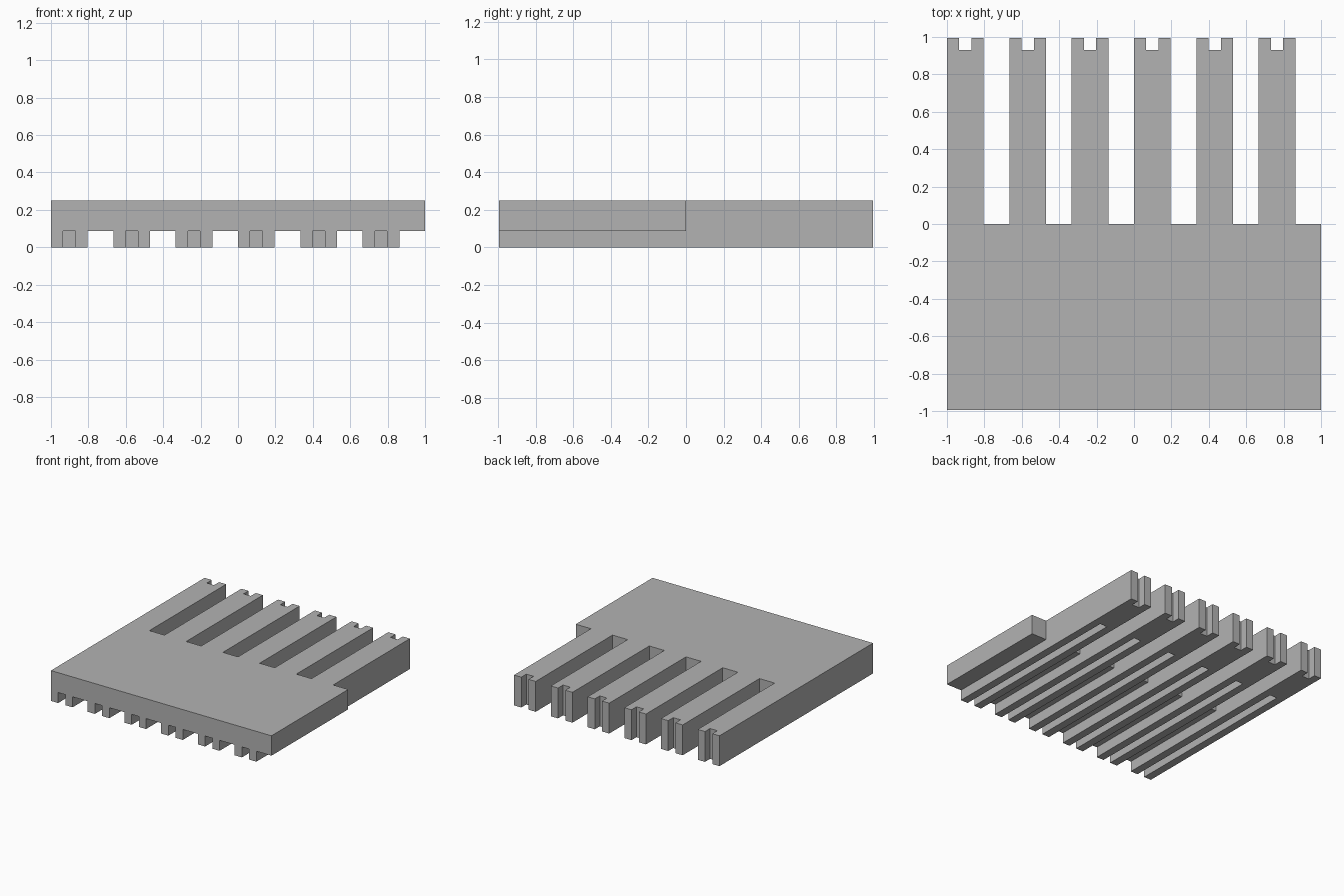
import bpy, bmesh

cube = bpy.data.objects.get("Cube")
if cube:
    bpy.data.objects.remove(cube)

COUNT = 6
PITCH = 2 / COUNT
BAR = 0.196              # width of the long bar
SLOT = (0.065, 0.131)    # slot sides, measured across the bar
END = 0.995              # half length
NOTCH_Y = 0.93           # floor of the end notch
GROOVE_Y = 0.555         # back end of the underside groove
STEP_Z = 0.086           # underside of the wide half
TOP_Z = 0.249

grey = bpy.data.materials.new("plain grey")
grey.use_nodes = True
grey.diffuse_color = (0.45, 0.45, 0.45, 1)
grey.node_tree.nodes["Principled BSDF"].inputs["Base Color"].default_value = grey.diffuse_color


def prism(name, outline, z0, z1):
    """Extrude a plan outline from z0 up to z1."""
    bm = bmesh.new()
    face = bm.faces.new([bm.verts.new((x, y, z0)) for x, y in outline])
    new = bmesh.ops.extrude_face_region(bm, geom=[face])["geom"]
    bmesh.ops.translate(bm, vec=(0, 0, z1 - z0),
                        verts=[v for v in new if isinstance(v, bmesh.types.BMVert)])
    bmesh.ops.recalc_face_normals(bm, faces=bm.faces)
    mesh = bpy.data.meshes.new(name)
    bm.to_mesh(mesh)
    bm.free()
    mesh.materials.append(grey)
    obj = bpy.data.objects.new(name, mesh)
    bpy.context.collection.objects.link(obj)
    return obj


def rect(x0, x1, y0, y1):
    return [(x0, y0), (x1, y0), (x1, y1), (x0, y1)]


# One plank: wide front half, narrow back half with a notched end
s0, s1 = SLOT
plank = prism("plank_1", [
    (0, -END), (PITCH, -END), (PITCH, 0), (BAR, 0), (BAR, END),
    (s1, END), (s1, NOTCH_Y), (s0, NOTCH_Y), (s0, END), (0, END)], 0, TOP_Z)

# Underside cuts: the rebate beside the bar and the groove along it
cutters = [
    prism("rebate_cutter", rect(BAR, PITCH + 0.1, -END - 0.1, 0.1), -0.1, STEP_Z),
    prism("groove_cutter", rect(s0, s1, -END - 0.1, GROOVE_Y), -0.1, STEP_Z),
]
for cutter in cutters:
    mod = plank.modifiers.new(cutter.name, "BOOLEAN")
    mod.operation = "DIFFERENCE"
    mod.solver = "EXACT"
    mod.object = cutter

# Bake the cuts, then lay the planks side by side
bpy.context.view_layer.update()
graph = bpy.context.evaluated_depsgraph_get()
cut_mesh = bpy.data.meshes.new_from_object(plank.evaluated_get(graph))
plank.modifiers.clear()
plank.data = cut_mesh
for cutter in cutters:
    bpy.data.objects.remove(cutter)

plank.location.x = -1
for i in range(1, COUNT):
    copy = bpy.data.objects.new(f"plank_{i + 1}", cut_mesh)
    copy.location.x = -1 + i * PITCH
    bpy.context.collection.objects.link(copy)
